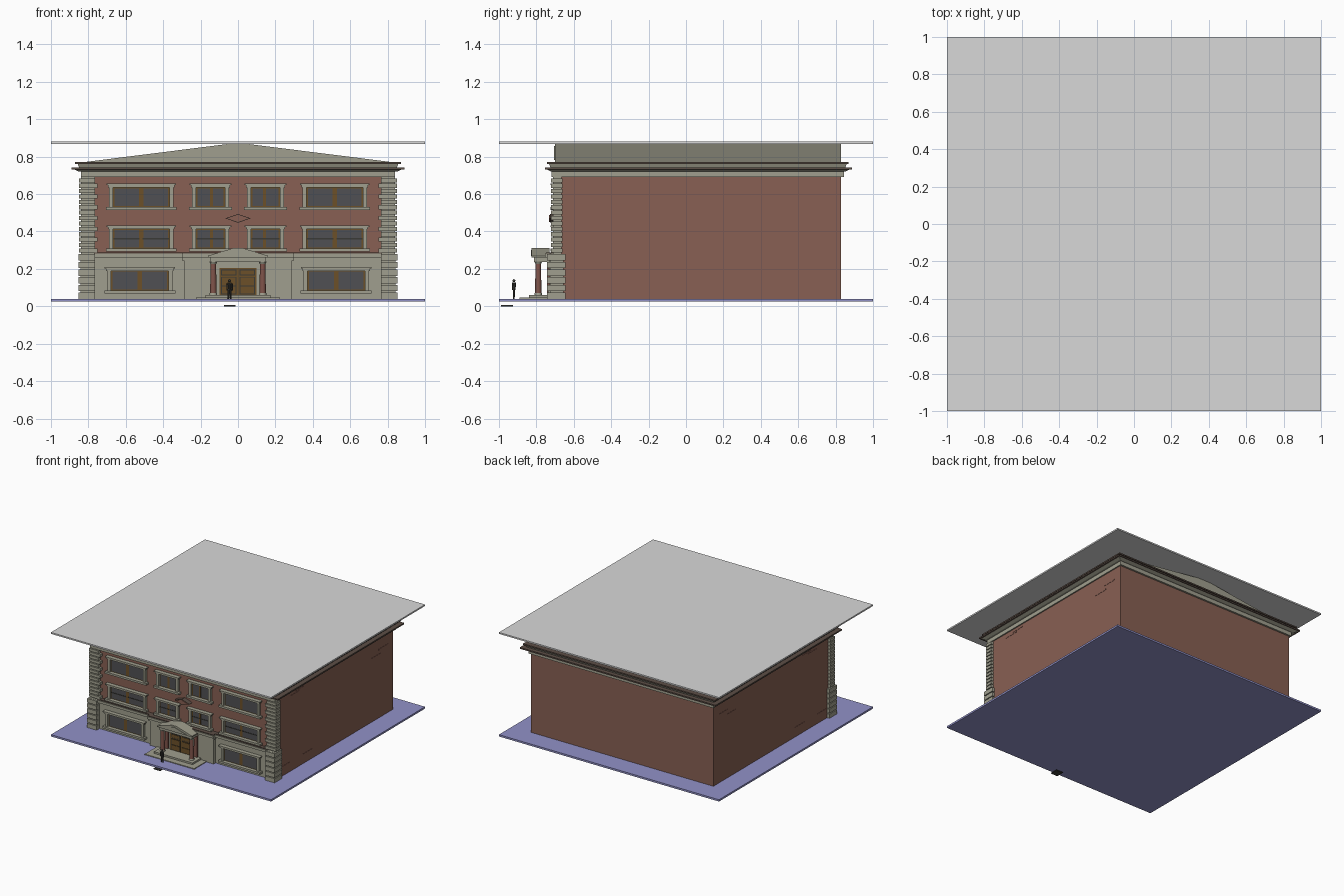
import bpy, bmesh
from math import radians
from mathutils import Matrix, Vector

if "Cube" in bpy.data.objects:
    bpy.data.objects.remove(bpy.data.objects["Cube"])


def material(name, rgb):
    lin = [((c / 255 + 0.055) / 1.055) ** 2.4 for c in rgb] + [1]
    m = bpy.data.materials.new(name)
    m.use_nodes = True
    m.diffuse_color = lin
    m.node_tree.nodes["Principled BSDF"].inputs["Base Color"].default_value = lin
    return m


BRICK = material("brick red", (136, 96, 83))
STONE = material("warm stone", (160, 159, 142))
TRIM = material("dark brown trim", (92, 78, 70))
GLASS = material("grey glass", (80, 80, 83))
WOOD = material("golden brown wood", (108, 80, 40))
COLUMN = material("column red", (128, 84, 74))
GROUND = material("pale blue ground", (146, 146, 200))
ROOF = material("light grey roof", (216, 216, 216))
DARK = material("charcoal", (58, 58, 54))

parts = {}


def part(name, mat):
    if name not in parts:
        parts[name] = (bmesh.new(), mat)
    return parts[name][0]


def box(name, mat, x0, x1, y0, y1, z0, z1, flare=0):
    """Box; flare pushes the top edge outwards for mouldings."""
    bm = part(name, mat)
    size = Matrix.Diagonal((x1 - x0, y1 - y0, z1 - z0, 1))
    mid = Matrix.Translation(((x0 + x1) / 2, (y0 + y1) / 2, (z0 + z1) / 2))
    for v in bmesh.ops.create_cube(bm, size=1, matrix=mid @ size)["verts"]:
        if flare and v.co.z > (z0 + z1) / 2:
            v.co.x += flare if v.co.x > (x0 + x1) / 2 else -flare
            v.co.y += flare if v.co.y > (y0 + y1) / 2 else -flare


def prism(name, mat, profile, y0, y1):
    """Extrude an x-z outline along y."""
    bm = part(name, mat)
    face = bm.faces.new([bm.verts.new((x, y0, z)) for x, z in profile])
    new = bmesh.ops.extrude_face_region(bm, geom=[face])["geom"]
    for v in new:
        if isinstance(v, bmesh.types.BMVert):
            v.co.y = y1


def post(name, mat, x, y, z0, z1, r0, r1, sides=16):
    bmesh.ops.create_cone(part(name, mat), cap_ends=True, segments=sides,
                          radius1=r0, radius2=r1, depth=z1 - z0,
                          matrix=Matrix.Translation((x, y, (z0 + z1) / 2)))


# Ground, roof plate and main body
G = 0.04
box("ground_slab", GROUND, -1, 1, -1, 1, 0.025, G)
box("roof_plate", ROOF, -1, 1, -1, 1, 0.868, 0.88)
WALL = -0.69
box("brick_body", BRICK, -0.83, 0.83, WALL, 0.83, G, 0.7)

# Slightly raised brick courses on the side walls
for s in (-1, 1):
    for y, z in ((-0.45, 0.655), (-0.38, 0.67), (-0.29, 0.115), (-0.58, 0.115),
                 (0.6, 0.56), (0.7, 0.6)):
        xa, xb = sorted((s * 0.829, s * 0.832))
        box("raised_courses", BRICK, xa, xb, y - 0.06, y + 0.06, z - 0.005, z + 0.005)

# Frieze and two-tier cornice
box("frieze", STONE, -0.84, 0.84, -0.72, 0.845, 0.69, 0.728)
box("lower_cornice", STONE, -0.855, 0.855, -0.725, 0.855, 0.722, 0.734, flare=0.025)
box("cornice_edges", TRIM, -0.89, 0.89, -0.755, 0.887, 0.732, 0.743)
box("cornice_neck", STONE, -0.85, 0.85, -0.725, 0.852, 0.743, 0.764, flare=0.008)
box("cornice_edges", TRIM, -0.872, 0.872, -0.742, 0.87, 0.761, 0.772)

# Wide gable with a raised front panel
prism("gable", STONE, [(-0.83, 0.77), (0.83, 0.77), (0.06, 0.867), (-0.06, 0.867)], -0.7, 0.83)
prism("gable_panel", STONE, [(-0.61, 0.782), (0.61, 0.782), (0.03, 0.857), (-0.03, 0.857)], -0.706, -0.7)

# Corner quoins: large base blocks, then small alternating ones
for s in (-1, 1):
    def quoin(name, inner, outer, y0, y1, z0, z1):
        xa, xb = sorted((s * inner, s * outer))
        box(name, STONE, xa, xb, y0, y1, z0, z1)

    quoin("quoin_core", 0.765, 0.84, -0.71, -0.665, G, 0.7)
    quoin("quoin_core", 0.765, 0.842, -0.728, -0.655, G, 0.28)
    for i in range(6):
        z = G + i * 0.041
        quoin("base_quoins", 0.765, 0.852, -0.742, -0.645, z, z + 0.034)
    for i in range(14):
        z = 0.288 + i * 0.0288
        quoin("upper_quoins", 0.75 + 0.015 * (i % 2), 0.85, -0.722, -0.66, z, z + 0.022)

# Stone ground floor with projecting centre bay and ledge
BASE, BAY = -0.705, -0.73
box("stone_ground_floor", STONE, -0.77, 0.77, BASE, WALL, G, 0.26)
box("centre_bay", STONE, -0.29, 0.29, BAY, WALL, G, 0.26)
for edge, front in ((0.77, BASE), (0.3, BAY)):
    box("floor_ledge", STONE, -edge, edge, front - 0.008, WALL, 0.245, 0.262)
    box("floor_ledge", STONE, -edge, edge, front - 0.024, WALL, 0.262, 0.282)
    box("ledge_edge", TRIM, -edge, edge, front - 0.018, WALL, 0.282, 0.288)


def window(x0, x1, z0, z1, wall, panes, sash=False):
    """Glass opening x0..x1, z0..z1 with wooden frame and stone surround."""
    j = 0.024
    box("window_frames", WOOD, x0 - 0.004, x1 + 0.004, wall - 0.004, wall, z0, z1)
    gap = 0.016
    w = (x1 - x0 - gap * (panes - 1)) / panes
    for i in range(panes):
        a = x0 + i * (w + gap)
        box("window_glass", GLASS, a + 0.005, a + w - 0.005, wall - 0.007, wall, z0 + 0.005, z1 - 0.005)
        if sash:
            mid = (z0 + z1) / 2
            box("sash_rails", DARK, a, a + w, wall - 0.01, wall, mid - 0.003, mid + 0.003)
    for a, b in ((x0 - j, x0 - 0.003), (x1 + 0.003, x1 + j)):
        box("window_jambs", STONE, a, b, wall - 0.02, wall, z0 - 0.005, z1 + 0.005)
    box("window_lintels", STONE, x0 - 0.03, x1 + 0.03, wall - 0.026, wall, z1, z1 + 0.012)
    box("window_lintels", STONE, x0 - 0.038, x1 + 0.038, wall - 0.034, wall, z1 + 0.012, z1 + 0.02)
    box("window_sills", STONE, x0 - 0.04, x1 + 0.04, wall - 0.034, wall, z0 - 0.016, z0)


for s in (-1, 1):
    for inner, outer, panes in ((0.37, 0.665, 2), (0.073, 0.222, 1)):
        x0, x1 = sorted((s * inner, s * outer))
        window(x0, x1, 0.532, 0.636, WALL, panes)
        window(x0, x1, 0.31, 0.412, WALL, panes, True)
    # Slim wooden post at the inner side of each small window
    c = s * 0.142
    box("window_frames", WOOD, c - 0.008, c + 0.008, WALL - 0.009, WALL, 0.535, 0.634)
    box("window_frames", WOOD, c - 0.008, c + 0.008, WALL - 0.009, WALL, 0.313, 0.41)
    x0, x1 = sorted((s * 0.375, s * 0.675))
    window(x0, x1, 0.085, 0.19, BASE, 2)

# Diamond ornament on the brick front
for name, mat, k, y in (("diamond_rim", TRIM, 1, -0.728), ("diamond_face", BRICK, 0.84, -0.732)):
    prism(name, mat, [(-0.068 * k, 0.47), (0, 0.47 - 0.023 * k), (0.068 * k, 0.47), (0, 0.47 + 0.023 * k)], y, WALL)

# Porch steps, columns and small pediment
box("porch_steps", STONE, -0.225, 0.225, -0.89, BAY, G, 0.046)
box("porch_steps", STONE, -0.175, 0.175, -0.84, BAY, G, 0.06)
PY = -0.79
for s in (-1, 1):
    x = s * 0.132
    post("column_shafts", COLUMN, x, PY, 0.068, 0.228, 0.017, 0.015)
    post("column_bases", STONE, x, PY, 0.06, 0.07, 0.021, 0.019)
    post("column_capitals", STONE, x, PY, 0.226, 0.24, 0.015, 0.022)
    # Flat pilaster on the wall behind
    box("pilasters", COLUMN, x - 0.014, x + 0.014, BAY - 0.012, BAY, 0.06, 0.238)
box("porch_beam", STONE, -0.15, 0.15, -0.812, BAY, 0.238, 0.262)
prism("porch_pediment", STONE, [(-0.16, 0.262), (0.16, 0.262), (0.16, 0.27), (0.02, 0.313),
                                (-0.02, 0.313), (-0.16, 0.27)], -0.825, BAY)
prism("porch_pediment_panel", STONE, [(-0.115, 0.268), (0.115, 0.268), (0, 0.302)], -0.829, -0.825)

# Double door with transom panels
box("door_frame", WOOD, -0.1, 0.1, BAY - 0.008, BAY, 0.06, 0.205)
for s in (-1, 1):
    x0, x1 = sorted((s * 0.008, s * 0.09))
    box("door_gaps", DARK, x0, x1, BAY - 0.01, BAY, 0.165, 0.197)
    box("door_panels", WOOD, x0 + 0.005, x1 - 0.005, BAY - 0.014, BAY, 0.17, 0.192)
    box("door_gaps", DARK, x0, x1, BAY - 0.01, BAY, 0.064, 0.157)
    for z0, z1 in ((0.068, 0.105), (0.111, 0.153)):
        box("door_panels", WOOD, x0 + 0.005, x1 - 0.005, BAY - 0.014, BAY, z0, z1)

# Standing figure for scale and the small plate below the ground
FX, FY = -0.045, -0.92
for s in (-1, 1):
    post("figure_legs", DARK, FX + s * 0.006, FY, G, 0.092, 0.004, 0.006, 8)
    post("figure_arms", DARK, FX + s * 0.014, FY, 0.084, 0.122, 0.003, 0.004, 8)
post("figure_torso", DARK, FX, FY, 0.088, 0.126, 0.009, 0.011, 10)
bmesh.ops.create_icosphere(part("figure_head", DARK), subdivisions=2, radius=0.008,
                           matrix=Matrix.Translation((FX, FY, 0.137)))
box("figure_plate", DARK, -0.076, -0.014, -0.99, -0.925, 0, 0.006)

# Turn every part into an object
for name, (bm, mat) in parts.items():
    bmesh.ops.recalc_face_normals(bm, faces=bm.faces)
    mesh = bpy.data.meshes.new(name)
    bm.to_mesh(mesh)
    bm.free()
    mesh.materials.append(mat)
    obj = bpy.data.objects.new(name, mesh)
    bpy.context.collection.objects.link(obj)
    if name.startswith(("column", "figure_")) and name != "figure_plate":
        bpy.ops.object.select_all(action="DESELECT")
        obj.select_set(True)
        bpy.context.view_layer.objects.active = obj
        bpy.ops.object.shade_smooth_by_angle(angle=radians(35))
